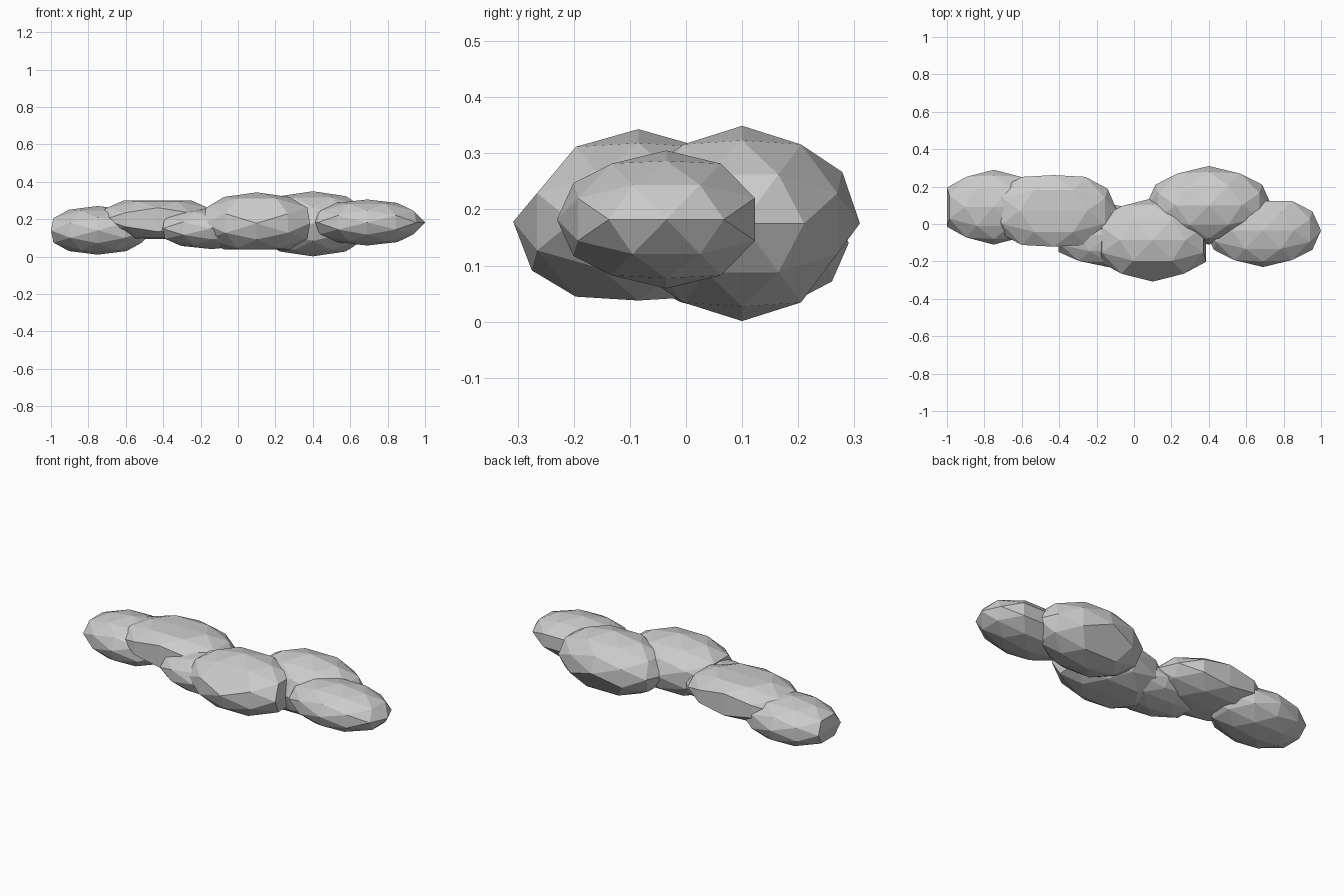
import bpy
import bmesh
from itertools import product
from mathutils import Matrix, Vector

default_cube = bpy.data.objects.get("Cube")
if default_cube:
    bpy.data.objects.remove(default_cube, do_unlink=True)

# One pale grey for the whole cloud
grey = bpy.data.materials.new("pale_grey")
grey.use_nodes = True
colour = (0.6, 0.6, 0.6, 1)
grey.diffuse_color = colour
grey.node_tree.nodes["Principled BSDF"].inputs["Base Color"].default_value = colour

# Directions of corners that can be sheared off a puff
LEFT, RIGHT = Vector((1, 0, 0)), Vector((-1, 0, 0))
BACK, FRONT = Vector((0, 1, 0)), Vector((0, -1, 0))
TOP, BOTTOM = Vector((0, 0, 1)), Vector((0, 0, -1))
GOLDEN = (1 + 5 ** 0.5) / 2


def faceted_ball_points():
    """Corners and edge midpoints of an icosahedron, pushed out to a unit sphere."""
    seeds = [(0, GOLDEN, 1), (1, 0, 0), (0.309, 0.5, 0.809)]
    points = set()
    for seed in seeds:
        for shift in range(3):
            turned = Vector(seed[shift:] + seed[:shift]).normalized()
            for signs in product((-1, 1), repeat=3):
                points.add(tuple(round(c * s, 4) + 0.0 for c, s in zip(turned, signs)))
    return [Vector(p) for p in sorted(points)]


def puff(name, centre, radii, sheared=()):
    """Flat-shaded ellipsoid with the corners in the sheared directions cut away."""
    bm = bmesh.new()
    for point in faceted_ball_points():
        if all((point - d.normalized()).length > 0.05 for d in sheared):
            bm.verts.new(point)
    bmesh.ops.convex_hull(bm, input=bm.verts[:])
    shape = Matrix.Translation(centre) @ Matrix.Diagonal((*radii, 1))
    bmesh.ops.transform(bm, matrix=shape, verts=bm.verts)
    bmesh.ops.recalc_face_normals(bm, faces=bm.faces)
    mesh = bpy.data.meshes.new(name)
    bm.to_mesh(mesh)
    bm.free()
    mesh.materials.append(grey)
    bpy.context.collection.objects.link(bpy.data.objects.new(name, mesh))


# Overlapping puffs from the model's right to its left
puff("right_end_puff", (-0.75, 0.09, 0.14), (0.293, 0.2, 0.13), [RIGHT])
puff("right_inner_puff", (-0.43, 0.07, 0.197), (0.34, 0.225, 0.122),
     [BACK, FRONT, TOP, BOTTOM])
puff("small_middle_puff", (-0.14, -0.06, 0.15), (0.31, 0.17, 0.11), [RIGHT])
puff("front_puff", (0.1, -0.085, 0.178), (0.335, 0.223, 0.165),
     [LEFT, RIGHT, BOTTOM, GOLDEN * FRONT + TOP])
puff("back_puff", (0.4, 0.1, 0.175), (0.335, 0.21, 0.174), [GOLDEN * BACK + BOTTOM])
puff("left_end_puff", (0.69, -0.035, 0.182), (0.31, 0.195, 0.123),
     [BACK, GOLDEN * BACK + TOP, GOLDEN * BACK + BOTTOM])
